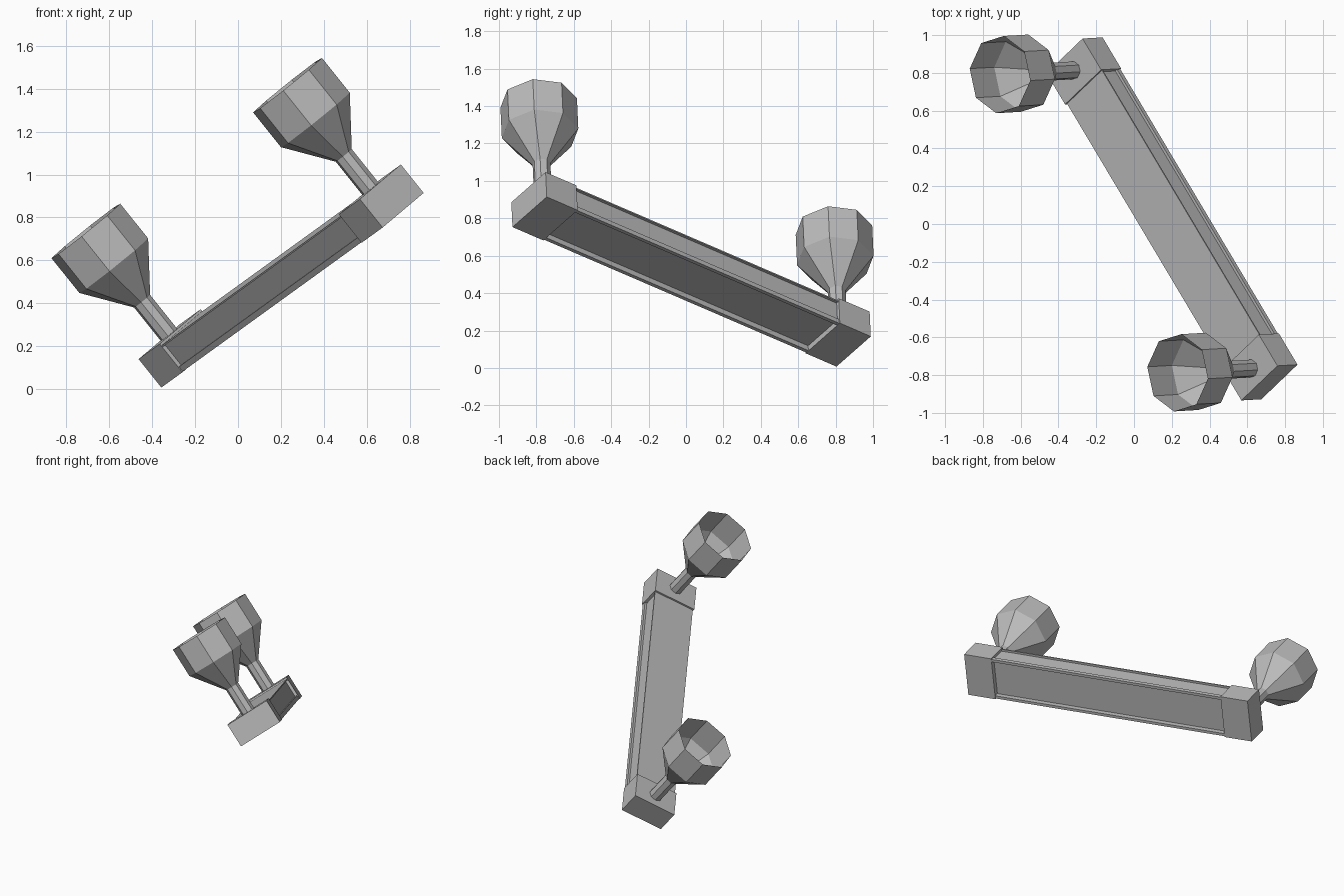
import bpy
import bmesh
import math
from mathutils import Matrix, Vector

default = bpy.data.objects.get("Cube")
if default:
    bpy.data.objects.remove(default, do_unlink=True)

# One plain grey for every part
grey = bpy.data.materials.new("plain_grey")
grey.use_nodes = True
COLOUR = (0.5, 0.5, 0.5, 1)
grey.diffuse_color = COLOUR
grey.node_tree.nodes["Principled BSDF"].inputs["Base Color"].default_value = COLOUR

# Tilted frame: length along the bar, up towards the cups, side across the bar
length = Vector((0.48, -0.806, 0.347)).normalized()
up = Vector((-0.625, -0.035, 0.78))
up = (up - length * up.dot(length)).normalized()
side = up.cross(length)
frame = Matrix((length, side, up)).transposed().to_4x4()
frame.translation = (0.201, 0.027, 0.527)

HALF_LENGTH, BLOCK, WIDTH, HEIGHT = 1.075, 0.205, 0.31, 0.17
INNER = HALF_LENGTH - BLOCK


def finish(name, bm, offset=0.0):
    """Turn a bmesh into a flat-shaded part placed in the tilted frame."""
    mesh = bpy.data.meshes.new(name)
    bm.to_mesh(mesh)
    bm.free()
    mesh.materials.append(grey)
    obj = bpy.data.objects.new(name, mesh)
    bpy.context.collection.objects.link(obj)
    obj.matrix_world = frame @ Matrix.Translation((offset, 0, 0))


def end_block(name, offset):
    bm = bmesh.new()
    bmesh.ops.create_cube(bm, size=1)
    bmesh.ops.scale(bm, vec=(BLOCK, WIDTH, HEIGHT), verts=bm.verts)
    finish(name, bm, offset)


def cup(name, offset):
    """Open eight-sided cup on a thin stem, lathed from a (radius, height) profile."""
    bm = bmesh.new()
    rings = []
    for radius, height in ((0.048, 0), (0.048, 0.2), (0.207, 0.412), (0.207, 0.62)):
        rings.append([bm.verts.new((radius * math.cos(i * math.tau / 8),
                                    radius * math.sin(i * math.tau / 8),
                                    HEIGHT / 2 + height)) for i in range(8)])
    for low, high in zip(rings, rings[1:]):
        for i in range(8):
            j = (i + 1) % 8
            bm.faces.new((low[i], low[j], high[j], high[i]))
    finish(name, bm, offset)


def bar():
    """Bar with channels along both sides and underneath, between the blocks."""
    half = [(0.15, 0.073), (0.15, 0.065), (0.135, 0.065), (0.135, -0.055),
            (0.15, -0.055), (0.15, -0.083), (0.13, -0.083), (0.13, -0.05)]
    profile = half + [(-y, z) for y, z in reversed(half)]
    bm = bmesh.new()
    face = bm.faces.new([bm.verts.new((-INNER, y, z)) for y, z in profile])
    extruded = bmesh.ops.extrude_face_region(bm, geom=[face])["geom"]
    moved = [v for v in extruded if isinstance(v, bmesh.types.BMVert)]
    bmesh.ops.translate(bm, vec=(2 * INNER, 0, 0), verts=moved)
    bmesh.ops.recalc_face_normals(bm, faces=bm.faces)
    finish("channelled_bar", bm)


bar()
for label, sign in (("upper", 1), ("lower", -1)):
    centre = sign * (HALF_LENGTH - BLOCK / 2)
    end_block(label + "_end_block", centre)
    cup(label + "_cup", centre + sign * 0.007)
